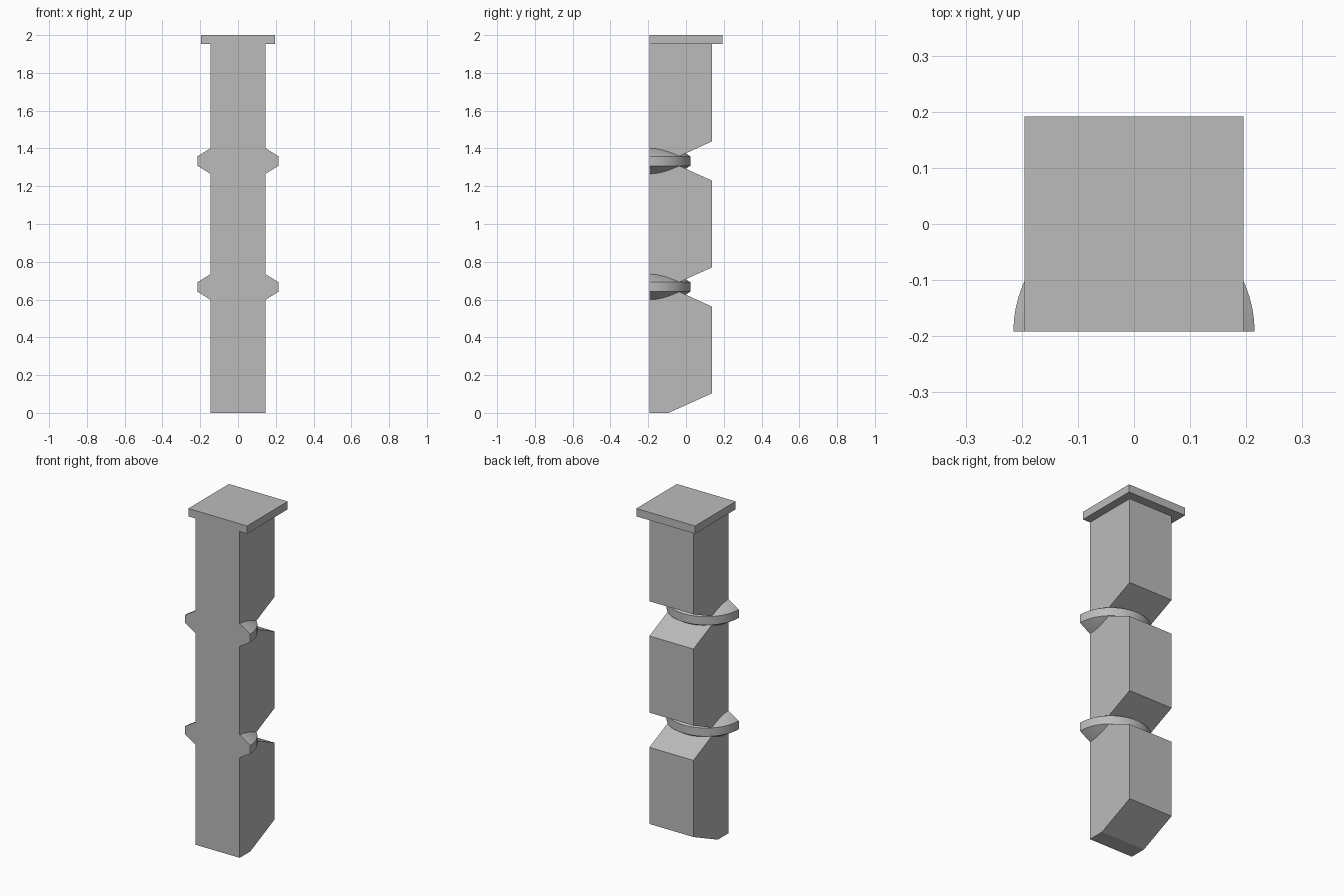
import bpy, bmesh, math
from mathutils import Vector

cube = bpy.data.objects.get("Cube")
if cube:
    bpy.data.objects.remove(cube, do_unlink=True)

GREY = (0.5, 0.5, 0.5, 1.0)
grey = bpy.data.materials.new("plain grey")
grey.use_nodes = True
grey.diffuse_color = GREY
grey.node_tree.nodes["Principled BSDF"].inputs["Base Color"].default_value = GREY

FRONT, BACK = -0.192, 0.138      # depth of the column
HALF_WIDTH = 0.146
NOTCH_DEPTH, NOTCH_HALF = 0.23, 0.104
LEVELS = (2 / 3, 4 / 3)          # heights of the two collars
TOP = 2.0


def finish(bm, name):
    bmesh.ops.recalc_face_normals(bm, faces=bm.faces)
    mesh = bpy.data.meshes.new(name)
    bm.to_mesh(mesh)
    bm.free()
    mesh.materials.append(grey)
    obj = bpy.data.objects.new(name, mesh)
    bpy.context.collection.objects.link(obj)
    return obj


def extrude_profile(name, profile, half_width):
    """Extrude a (y, z) outline across x."""
    bm = bmesh.new()
    face = bm.faces.new([bm.verts.new((-half_width, y, z)) for y, z in profile])
    out = bmesh.ops.extrude_face_region(bm, geom=[face])
    moved = [v for v in out["geom"] if isinstance(v, bmesh.types.BMVert)]
    bmesh.ops.translate(bm, verts=moved, vec=(2 * half_width, 0, 0))
    return finish(bm, name)


# Column: flat front, V notches in the back and a sloped foot
inner = BACK - NOTCH_DEPTH
profile = [(FRONT, 0), (inner, 0), (BACK, NOTCH_HALF)]
for z in LEVELS:
    profile += [(BACK, z - NOTCH_HALF), (inner, z), (BACK, z + NOTCH_HALF)]
profile += [(BACK, TOP), (FRONT, TOP)]
extrude_profile("column", profile, HALF_WIDTH)

# Cap slab
extrude_profile("cap", [(FRONT, 1.953), (-FRONT, 1.953), (-FRONT, TOP), (FRONT, TOP)], 0.195)


# Half-round collars with a flat rim and conical faces
def collar(name, z):
    bm = bmesh.new()
    points = [(0, 0.158), (0.215, 0.025), (0.215, -0.025), (0, -0.158)]
    verts = [bm.verts.new((r, FRONT, z + h)) for r, h in points]
    edges = [bm.edges.new(pair) for pair in zip(verts, verts[1:])]
    bmesh.ops.spin(bm, geom=verts + edges, cent=(0, FRONT, z), axis=Vector((0, 0, 1)),
                   angle=math.pi, steps=32)
    bmesh.ops.remove_doubles(bm, verts=bm.verts, dist=0.0001)
    bmesh.ops.holes_fill(bm, edges=[e for e in bm.edges if e.is_boundary], sides=0)
    obj = finish(bm, name)
    bpy.ops.object.select_all(action="DESELECT")
    obj.select_set(True)
    bpy.context.view_layer.objects.active = obj
    bpy.ops.object.shade_smooth_by_angle(angle=math.radians(30))


for name, z in zip(("lower_collar", "upper_collar"), LEVELS):
    collar(name, z)
